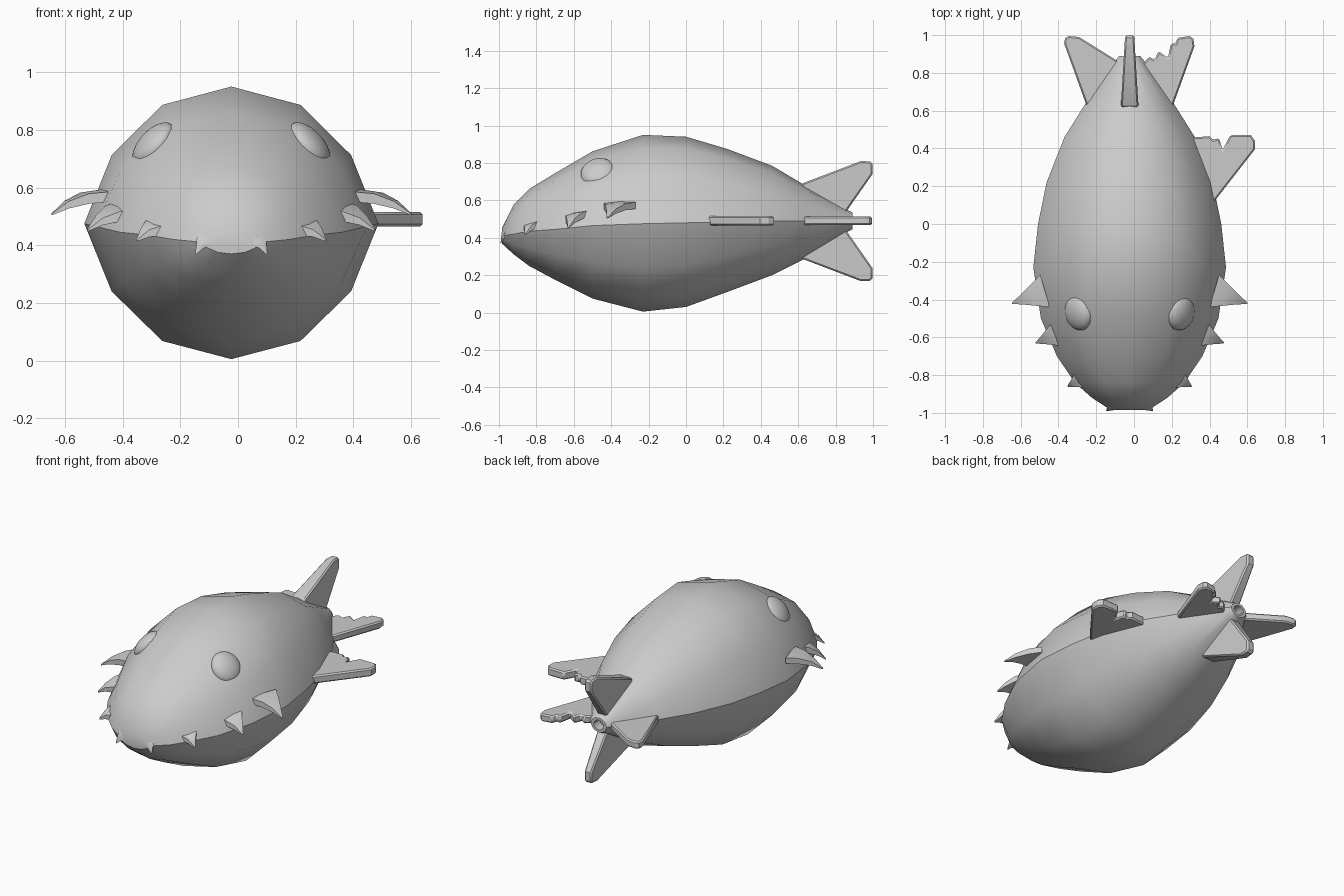
import bpy, bmesh, math
from mathutils import Vector, Matrix

if "Cube" in bpy.data.objects:
    bpy.data.objects.remove(bpy.data.objects["Cube"])

CX = -0.023  # symmetry plane of the body


def finish(name, bm, angle=35, crease=None):
    bmesh.ops.recalc_face_normals(bm, faces=bm.faces)
    for f in bm.faces:
        f.smooth = True
    for e in bm.edges:
        if len(e.link_faces) == 2 and e.calc_face_angle(0) > math.radians(angle):
            e.smooth = False
        if crease and crease(e):
            e.smooth = False
    me = bpy.data.meshes.new(name)
    bm.to_mesh(me)
    bm.free()
    ob = bpy.data.objects.new(name, me)
    bpy.context.collection.objects.link(ob)
    return ob


# Body: 12-sided loft, each ring = y, top z, bottom z, half width, lip z
RINGS = [
    (-0.985, .45, .37, .10, .41), (-0.92, .58, .31, .20, .42),
    (-0.84, .66, .25, .29, .435), (-0.70, .745, .175, .385, .445),
    (-0.50, .862, .075, .47, .465), (-0.23, .95, .005, .51, .475),
    (0.0, .94, .03, .485, .48), (.22, .875, .11, .44, .485),
    (.46, .785, .20, .345, .49), (.62, .69, .28, .245, .49),
    (.86, .55, .43, .08, .49), (.89, .535, .445, .055, .49),
    (.89, .52, .46, .035, .49), (.83, .52, .46, .035, .49)]
bm = bmesh.new()
rings = []
for y, zt, zb, w, ze in RINGS:
    ring = []
    for i in range(12):
        c, s = math.cos(i * math.pi / 6), math.sin(i * math.pi / 6)
        k = 1 if i % 6 == 0 else 0.94
        ring.append(bm.verts.new((CX + c * w * k, y, ze + s * ((zt - ze) if s > 0 else (ze - zb)))))
    rings.append(ring)
lip = {r[i] for r in rings[:6] for i in (0, 6)}
for a, b in zip(rings, rings[1:]):
    for i in range(12):
        j = (i + 1) % 12
        bm.faces.new((a[i], a[j], b[j], b[i]))
bm.faces.new(rings[0])
bm.faces.new(rings[-1])
finish("body", bm, 40, lambda e: e.verts[0] in lip and e.verts[1] in lip)


# Teeth: curved, flattened claws along the lip
def tooth(name, a, b, tip, side):
    a, b, tip = Vector(a), Vector(b), Vector(tip)
    bm = bmesh.new()
    loops = []
    for t, width, thick, rise in ((0, 1, .035, 0), (.35, .72, .035, .02), (.7, .36, .025, .02), (1, .04, .006, 0)):
        p = [a.lerp(tip, t), b.lerp(tip, t)]
        mid = (p[0] + p[1]) / 2
        base = (a - b) * width / 2
        p = [a.lerp(tip, t), b.lerp(tip, t)] if t < 1 else [mid + base, mid - base]
        up = Vector((0, 0, rise))
        dn = Vector((0, 0, thick))
        pts = [p[0] + up, (p[0] + p[1]) / 2 + up + Vector((0, 0, .006 * (1 - t))), p[1] + up, p[1] + up - dn, p[0] + up - dn]
        loops.append([bm.verts.new((CX + side * (q.x - CX), q.y, q.z)) for q in pts])
    for l, m in zip(loops, loops[1:]):
        for i in range(5):
            j = (i + 1) % 5
            bm.faces.new((l[i], l[j], m[j], m[i]))
    bm.faces.new(loops[0])
    bm.faces.new(loops[-1])
    finish(name, bm, 40)


TEETH = [((.45, -.27, .59), (.40, -.44, .585), (.60, -.42, .51)),
         ((.38, -.51, .55), (.30, -.65, .52), (.475, -.63, .455)),
         ((.25, -.75, .50), (.16, -.87, .465), (.305, -.86, .42)),
         ((.09, -.93, .47), (.01, -.98, .44), (.10, -.99, .375))]
for n, (a, b, tip) in enumerate(TEETH):
    for side in (1, -1):
        tooth(f"tooth_{n + 1}_{'right' if side > 0 else 'left'}", a, b, tip, side)

# Eyes: flattened spheres lying on the head
for side in (1, -1):
    bm = bmesh.new()
    bmesh.ops.create_uvsphere(bm, u_segments=20, v_segments=12, radius=1)
    n = Vector((side * .73, -.2, .66)).normalized()
    rot = n.to_track_quat('Z', 'Y').to_matrix().to_4x4()
    m = Matrix.Translation((CX + side * .27, -.47, .748)) @ rot @ Matrix.Diagonal((.095, .095, .048, 1))
    bmesh.ops.transform(bm, matrix=m, verts=bm.verts)
    finish("eye_right" if side > 0 else "eye_left", bm)


# Fins: outlines extruded to a plate, thinner towards the rim
def fin(name, outline, centre, half, upright=False, taper=0.0):
    bm = bmesh.new()
    sides = []
    for s in (1, -1):
        loop = []
        for u, y in outline:
            h = s * (half - taper * max(0, y - .6))
            loop.append(bm.verts.new((centre + h, y, u) if upright else (u, y, centre + h)))
        sides.append(loop)
        bm.faces.new(loop)
    n = len(outline)
    for i in range(n):
        j = (i + 1) % n
        bm.faces.new((sides[0][i], sides[0][j], sides[1][j], sides[1][i]))
    bmesh.ops.recalc_face_normals(bm, faces=bm.faces)
    ob = finish(name, bm, 30)
    bev = ob.modifiers.new("soft_rim", 'BEVEL')
    bev.width = .008
    bev.segments = 1
    bev.limit_method = 'ANGLE'
    bev.angle_limit = math.radians(60)


TOP = [(.50, .62), (.69, .62), (.81, .935), (.808, .985), (.795, .997), (.74, .997), (.53, .85), (.50, .80)]
fin("tail_fin_top", TOP, CX, .048, True, .06)
fin("tail_fin_bottom", [(.978 - z, y) for z, y in TOP], CX, .048, True, .06)
fin("tail_fin_left", [(-.05, .61), (-.245, .61), (-.37, .955), (-.365, .985), (-.345, .995),
                      (-.29, .99), (-.09, .865), (-.05, .82)], .49, .023)
# torn fins on the right side
fin("tail_fin_right", [(0, .61), (.20, .61), (.32, .94), (.315, .98), (.295, .995), (.23, .985),
                       (.22, .955), (.195, .955), (.18, .88), (.13, .915), (.11, .87),
                       (.08, .885), (.04, .84), (0, .80)], .49, .023)
fin("side_fin_right", [(.30, .10), (.41, .10), (.64, .395), (.64, .44), (.62, .47), (.51, .47),
                       (.47, .395), (.45, .455), (.42, .445), (.40, .465), (.30, .457), (.20, .45)], .49, .025)
